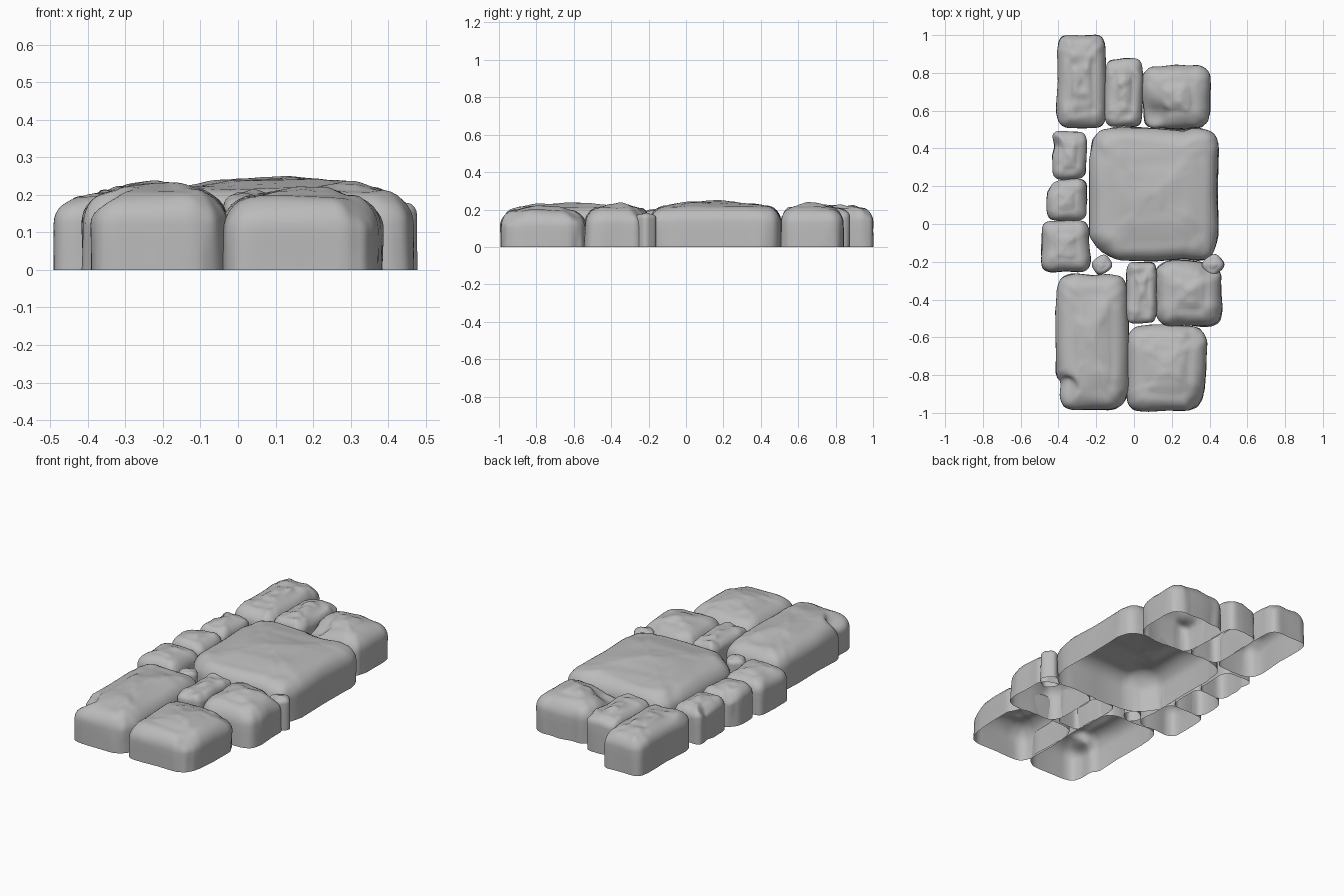
import bpy, bmesh, math
from mathutils import Vector, noise

cube = bpy.data.objects.get("Cube")
if cube:
    bpy.data.objects.remove(cube, do_unlink=True)

# Single grey stone colour
stone = bpy.data.materials.new("stone_grey")
stone.use_nodes = True
GREY = (0.5, 0.5, 0.5, 1)
stone.diffuse_color = GREY
stone.node_tree.nodes["Principled BSDF"].inputs["Base Color"].default_value = GREY

SEGMENTS, ARC, TOP = 72, 8, 12


def power(v, e):
    return math.copysign(abs(v) ** e, v)


def profile(h, r, crown):
    """(inset, height, closeness to centre) rings from the ground up to the top."""
    edge = h - crown
    rings = [(0, (edge - r) * k / 3, 0) for k in range(3)]
    for k in range(ARC + 1):
        a = math.pi / 2 * k / ARC
        rings.append((r * (1 - math.cos(a)), edge - r + r * math.sin(a), 0))
    rings += [(r, edge + crown * (1 - (1 - k / TOP) ** 2), k / TOP) for k in range(1, TOP)]
    return rings


def make_stone(name, x0, x1, y0, y1, h, square=5, bump=0.006, turn=0, chips=()):
    """Open-bottomed rounded block with worn sides and an uneven top."""
    cx, cy, hx, hy = (x0 + x1) / 2, (y0 + y1) / 2, (x1 - x0) / 2, (y1 - y0) / 2
    small = min(hx, hy)
    r, crown = min(0.09, small * 0.55), min(0.025, small * 0.12)
    wear = min(0.016, small * 0.1)
    seed = Vector((x0 * 9, y0 * 9, h * 50))

    def weather(p, up):
        # Sides: upright grooves; top: soft lumps
        out = Vector((p.x - cx, p.y - cy, 0))
        groove = noise.noise(Vector((p.x * 8, p.y * 8, p.z * 2)) + seed)
        fine = noise.noise(Vector((p.x * 22, p.y * 22, p.z * 5)) + seed)
        if out.length > 1e-4:
            p += out.normalized() * (groove * wear + fine * wear * 0.35) * (1 - up)
        lump = noise.noise(Vector((p.x * 7, p.y * 7, 3)) + seed)
        pit = noise.noise(Vector((p.x * 20, p.y * 20, 7)) + seed)
        rise = min(1, max(0, p.z / h - 0.4) * 2)
        p.z += (lump * 0.009 + pit * bump) * rise
        # Broken corners and hollows
        for ax, ay, size, push, drop in chips:
            d = (Vector((ax, ay)) - p.xy).length / size
            if d < 1:
                f = (1 - d * d) ** 2
                p -= out * f * push
                p.z -= f * drop * rise
        return p

    bm = bmesh.new()
    loops = []
    for inset, z, t in profile(h, r, crown):
        loop = []
        for k in range(SEGMENTS):
            a = 2 * math.pi * k / SEGMENTS
            c, s = power(math.cos(a), 2 / square), power(math.sin(a), 2 / square)
            x, y = (hx - inset) * (1 - t) * c, (hy - inset) * (1 - t) * s
            ct, st = math.cos(turn), math.sin(turn)
            p = Vector((cx + x * ct - y * st, cy + x * st + y * ct, z))
            loop.append(bm.verts.new(weather(p, t)))
        loops.append(loop)
    for low, high in zip(loops, loops[1:]):
        for k in range(SEGMENTS):
            n = (k + 1) % SEGMENTS
            bm.faces.new((low[k], low[n], high[n], high[k]))
    peak = bm.verts.new(weather(Vector((cx, cy, h)), 1))
    for k in range(SEGMENTS):
        bm.faces.new((loops[-1][k], loops[-1][(k + 1) % SEGMENTS], peak))
    for f in bm.faces:
        f.smooth = True
    mesh = bpy.data.meshes.new(name)
    bm.to_mesh(mesh)
    bm.free()
    mesh.materials.append(stone)
    bpy.context.collection.objects.link(bpy.data.objects.new(name, mesh))


# Back row
make_stone("back_long_stone", -0.41, -0.15, 0.51, 1.0, 0.225, 6, 0.012)
make_stone("back_narrow_stone", -0.155, 0.045, 0.515, 0.875, 0.22, 6, 0.013)
make_stone("back_square_stone", 0.045, 0.4, 0.5, 0.84, 0.238, 5,
           chips=[(0.1, 0.57, 0.11, 0.08, 0.05)])

# Large centre slab
make_stone("centre_slab", -0.235, 0.445, -0.195, 0.515, 0.245, 7, 0.004,
           chips=[(0.24, 0.5, 0.1, 0.05, 0.02), (-0.22, -0.18, 0.15, 0.08, 0.02)])

# Side row of small stones
make_stone("side_stone_back", -0.435, -0.25, 0.235, 0.495, 0.205, 5, 0.008,
           chips=[(-0.43, 0.42, 0.06, 0.2, 0.03)])
make_stone("side_stone_middle", -0.46, -0.25, 0.015, 0.24, 0.21, 5,
           chips=[(-0.44, 0.22, 0.07, 0.12, 0.03)])
make_stone("side_stone_front", -0.49, -0.235, -0.255, 0.015, 0.21, 5)

# Pebbles filling the gaps
make_stone("pebble_inner", -0.22, -0.12, -0.26, -0.17, 0.175, 3, turn=0.6)
make_stone("pebble_outer", 0.365, 0.475, -0.265, -0.165, 0.185, 3, turn=0.7)

# Front rows
make_stone("front_narrow_stone", -0.04, 0.12, -0.525, -0.205, 0.212, 6, 0.013)
make_stone("front_square_stone", 0.115, 0.465, -0.54, -0.195, 0.232, 5,
           chips=[(0.4, -0.22, 0.09, 0.1, 0.03)])
make_stone("front_long_stone", -0.415, -0.03, -0.98, -0.265, 0.235, 6,
           chips=[(-0.37, -0.87, 0.09, 0.16, 0.04)])
make_stone("front_wide_stone", -0.04, 0.385, -0.99, -0.535, 0.222, 6,
           chips=[(0.36, -0.95, 0.1, 0.06, 0.03), (0.33, -0.58, 0.08, 0.04, 0.02)])
